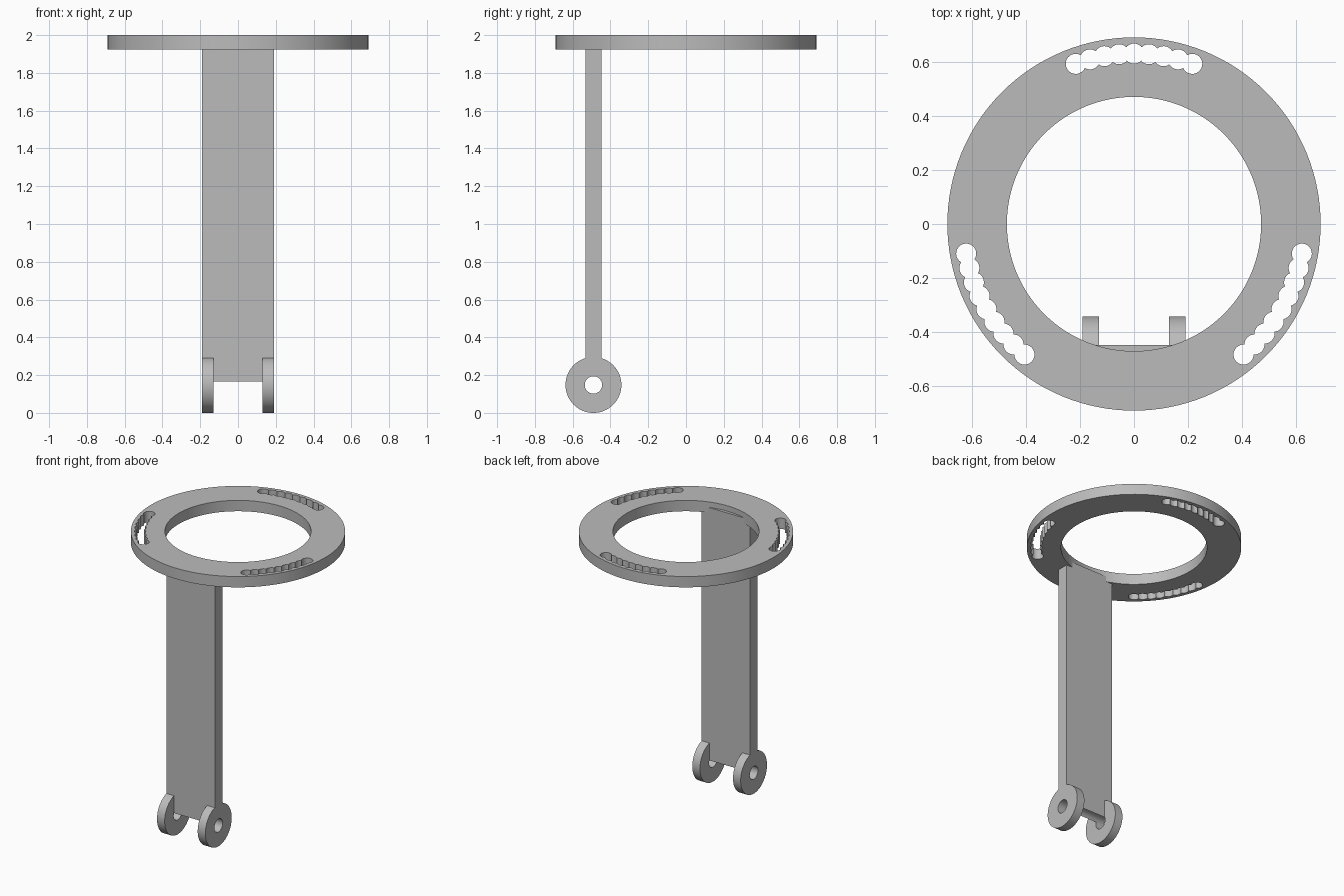
import bpy
import bmesh
from math import acos, cos, sin, radians, degrees, sqrt
from mathutils import Matrix, Vector

cube = bpy.data.objects.get("Cube")
if cube:
    bpy.data.objects.remove(cube, do_unlink=True)

# Material
grey = bpy.data.materials.new("plain grey")
grey.use_nodes = True
colour = (0.5, 0.5, 0.5, 1)
grey.diffuse_color = colour
grey.node_tree.nodes["Principled BSDF"].inputs["Base Color"].default_value = colour

# Main sizes
TOP, RING_THICK = 2.0, 0.077
PIVOT_Y, PIVOT_Z = -0.49, 0.148
DISC_R, HOLE_R = 0.148, 0.046
ARM_HALF_W, ARM_HALF_T = 0.19, 0.042
LUG_W = 0.06
SIDEWAYS = Matrix(((0, 0, 1), (1, 0, 0), (0, 1, 0))).to_4x4()  # profile plane -> YZ


def arc(cx, cy, r, start, end, steps):
    """Points along an arc in degrees, without its last point."""
    angles = [radians(start + (end - start) * i / steps) for i in range(steps)]
    return [(cx + r * cos(a), cy + r * sin(a)) for a in angles]


def circle(r, steps):
    return arc(0, 0, r, 0, 360, steps)


def plate(name, loops, thickness, matrix):
    """Flat plate with holes, extruded evenly about its own plane."""
    curve = bpy.data.curves.new(name, "CURVE")
    curve.dimensions = "2D"
    curve.fill_mode = "BOTH"
    curve.extrude = thickness / 2
    for loop in loops:
        spline = curve.splines.new("POLY")
        spline.points.add(len(loop) - 1)
        for point, (x, y) in zip(spline.points, loop):
            point.co = (x, y, 0, 1)
        spline.use_cyclic_u = True
    temp = bpy.data.objects.new(name + "_outline", curve)
    bpy.context.collection.objects.link(temp)
    bpy.context.view_layer.update()
    graph = bpy.context.evaluated_depsgraph_get()
    mesh = bpy.data.meshes.new_from_object(temp.evaluated_get(graph))
    bpy.data.objects.remove(temp, do_unlink=True)

    bm = bmesh.new()
    bm.from_mesh(mesh)
    bmesh.ops.remove_doubles(bm, verts=bm.verts, dist=1e-5)
    bmesh.ops.recalc_face_normals(bm, faces=bm.faces)
    bm.transform(matrix)
    bm.to_mesh(mesh)
    bm.free()
    mesh.materials.clear()
    mesh.materials.append(grey)
    obj = bpy.data.objects.new(name, mesh)
    bpy.context.collection.objects.link(obj)
    bpy.ops.object.select_all(action="DESELECT")
    obj.select_set(True)
    bpy.context.view_layer.objects.active = obj
    bpy.ops.object.shade_smooth_by_angle(angle=radians(30))
    return obj


def scalloped_slot(middle, count=9, step=5, radius=0.63, r=0.037):
    """Outline of a row of overlapping drill holes along an arc."""
    notch = degrees(acos(radius * sin(radians(step / 2)) / r))
    outer, inner = 90 + step / 2 - notch, 90 - step / 2 - notch
    angles = [middle + (i - (count - 1) / 2) * step for i in range(count)]

    def bite(a, start, end, steps):
        return arc(radius * cos(radians(a)), radius * sin(radians(a)),
                   r, a + start, a + end, steps)

    points = []
    for a in angles[:-1]:
        points += bite(a, -outer, outer, 10)
    points += bite(angles[-1], -outer, 180 + inner, 24)
    for a in reversed(angles[1:-1]):
        points += bite(a, 180 - inner, 180 + inner, 10)
    points += bite(angles[0], 180 - inner, 360 - outer, 24)
    return points


# Flat ring with three scalloped slots
slots = [scalloped_slot(a) for a in (90, 210, 330)]
plate("top_ring", [circle(0.69, 128), circle(0.47, 128)] + slots, RING_THICK,
      Matrix.Translation((0, 0, TOP - RING_THICK / 2)))

# Upright arm, its lower end hollowed by the pin bore
arm_top = TOP - RING_THICK / 2 - PIVOT_Z
bore_angle = degrees(acos(ARM_HALF_T / HOLE_R))
arm_profile = [(ARM_HALF_T, arm_top), (-ARM_HALF_T, arm_top)]
arm_profile += arc(0, 0, HOLE_R, 180 - bore_angle, bore_angle, 16)
arm_profile.append((ARM_HALF_T, sqrt(HOLE_R ** 2 - ARM_HALF_T ** 2)))
plate("upright_arm", [arm_profile], ARM_HALF_W * 2,
      Matrix.Translation((0, PIVOT_Y, PIVOT_Z)) @ SIDEWAYS)

# Round hinge lugs with pin holes
for side, sign in (("left", 1), ("right", -1)):
    plate(side + "_hinge_lug", [circle(DISC_R, 64), circle(HOLE_R, 48)], LUG_W,
          Matrix.Translation((sign * (ARM_HALF_W - LUG_W / 2), PIVOT_Y, PIVOT_Z)) @ SIDEWAYS)
